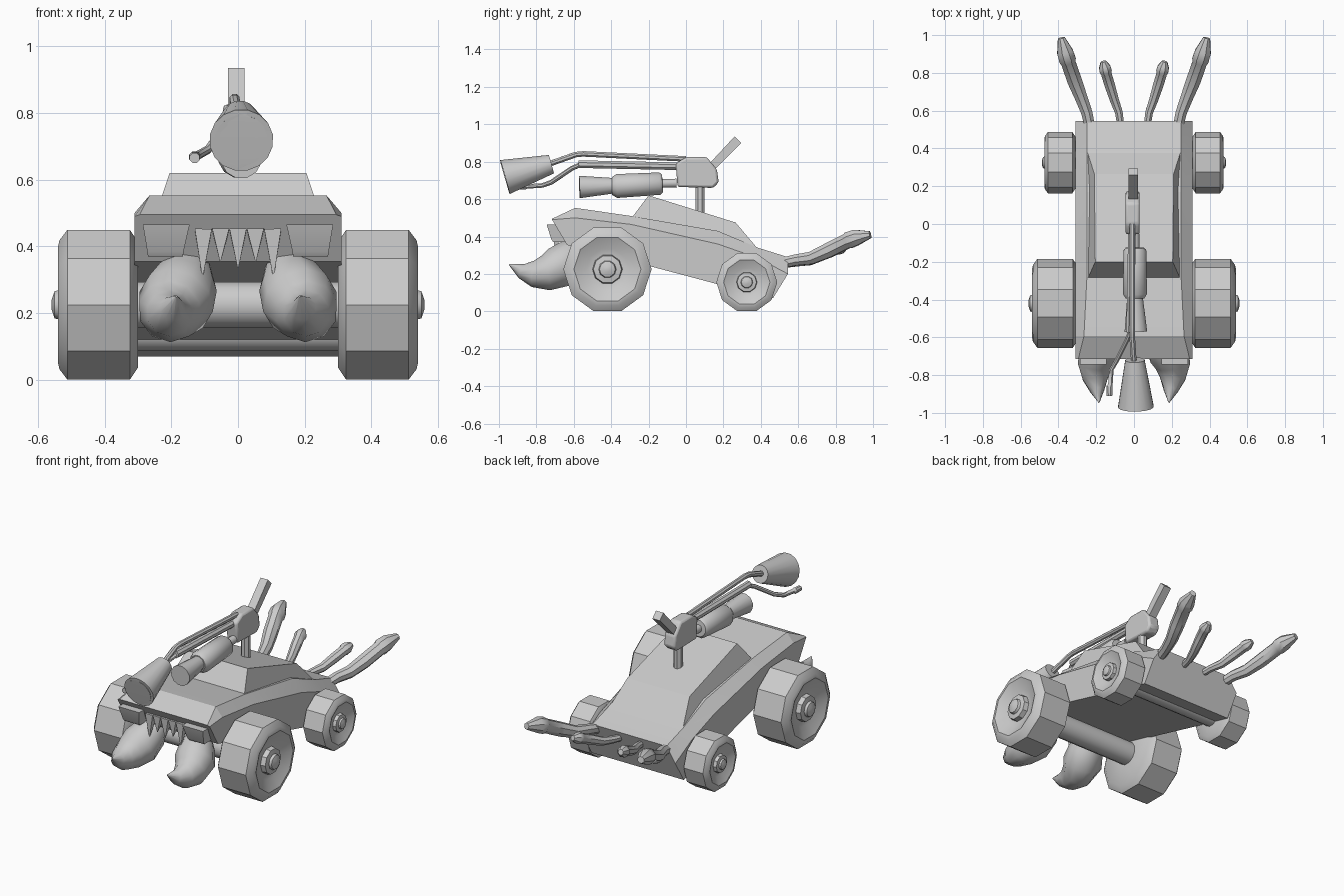
import bpy, bmesh, math
from mathutils import Vector

if "Cube" in bpy.data.objects:
    bpy.data.objects.remove(bpy.data.objects["Cube"])

GREY = (0.6, 0.6, 0.6, 1)
mat = bpy.data.materials.new("plain grey")
mat.use_nodes = True
mat.diffuse_color = GREY
mat.node_tree.nodes["Principled BSDF"].inputs["Base Color"].default_value = GREY


def loft(name, rings, angle=30, bevel=0):
    """Skin a list of equal-length point rings and cap both ends."""
    bm = bmesh.new()
    rows = [[bm.verts.new(p) for p in ring] for ring in rings]
    n = len(rows[0])
    for a, b in zip(rows, rows[1:]):
        for i in range(n):
            j = (i + 1) % n
            bm.faces.new((a[i], a[j], b[j], b[i]))
    bm.faces.new(rows[0])
    bm.faces.new(rows[-1])
    bmesh.ops.recalc_face_normals(bm, faces=bm.faces)
    mesh = bpy.data.meshes.new(name)
    bm.to_mesh(mesh)
    bm.free()
    mesh.materials.append(mat)
    ob = bpy.data.objects.new(name, mesh)
    bpy.context.collection.objects.link(ob)
    if bevel:
        mod = ob.modifiers.new("soft_edges", "BEVEL")
        mod.width, mod.segments = bevel, 2
    bpy.ops.object.select_all(action="DESELECT")
    ob.select_set(True)
    bpy.context.view_layer.objects.active = ob
    bpy.ops.object.shade_smooth_by_angle(angle=math.radians(angle))
    return ob


def tube(name, path, sides=8, angle=40):
    """Round tube through (x, y, z, radius) points."""
    pts = [Vector(p[:3]) for p in path]
    rings = []
    for i, p in enumerate(pts):
        t = (pts[min(i + 1, len(pts) - 1)] - pts[max(i - 1, 0)]).normalized()
        ref = Vector((0, 0, 1)) if abs(t.z) < 0.9 else Vector((1, 0, 0))
        u = t.cross(ref).normalized()
        v = u.cross(t)
        angles = [2 * math.pi * (k + 0.5) / sides for k in range(sides)]
        rings.append([p + path[i][3] * (u * math.cos(a) + v * math.sin(a)) for a in angles])
    return loft(name, rings, angle)


def lathe_x(name, y, z, profile, side, sides=10):
    """Turn an (x, radius) profile around an axle line."""
    angles = [2 * math.pi * k / sides for k in range(sides)]
    return loft(name, [[(side * x, y + r * math.cos(a), z + r * math.sin(a)) for a in angles]
                       for x, r in profile], 35)


def extrude_x(name, outline, x0, x1, bevel=0):
    return loft(name, [[(x, y, z) for y, z in outline] for x in (x0, x1)], 30, bevel)


# Hull stations: y, shoulder z, top z, top half width, bottom y, bottom z
stations = [(-.716, .49, .495, .295, -.636, .355),
            (-.593, .50, .553, .265, -.55, .333),
            (-.294, .465, .51, .25, -.18, .238),
            (.17, .36, .43, .25, .17, .145),
            (.385, .285, .34, .25, .30, .113),
            (.545, .20, .29, .25, .465, .07)]
loft("hull", [[(-.31, yb, zb), (-.31, y, zs), (-w, y, zt), (w, y, zt), (.31, y, zs), (.31, yb, zb)]
              for y, zs, zt, w, yb, zb in stations], 10)

# Cabin: wide base and narrower sloping roof
loft("cabin", [[(-a, y0, z0), (a, y0, z0), (b, y1, z1), (-b, y1, z1)]
               for a, y0, z0, b, y1, z1 in ((.245, -.29, .50, .25, .392, .325),
                                            (.205, -.2, .62, .21, .265, .475))], 10)

# Axles
tube("front_axle", [(-.31, -.42, .225, .07), (.31, -.42, .225, .07)], 12)
tube("rear_axle", [(-.32, .32, .145, .06), (.32, .32, .145, .06)], 12)

# Wheel profile as fractions of width and radius
wheel = [(0, .25), (0, .84), (.1, 1), (.88, 1), (.98, .86), (1, .76), (.86, .48),
         (.84, .34), (.96, .32), (.98, .2), (1.04, .18), (1.08, .06)]

for side, label in ((1, "left"), (-1, "right")):
    for end, y, z, r, x, w in (("front", -.42, .225, .236, .30, .24),
                               ("rear", .325, .156, .163, .31, .165)):
        lathe_x(f"{label}_{end}_wheel", y, z, [(x + w * a, r * b) for a, b in wheel], side)

    # Headlight box, narrower at the bottom
    loft(f"{label}_headlight",
         [[(side * a, y0, z), (side * b, y0, z), (side * b, -.64, z), (side * a, -.64, z)]
          for a, b, y0, z in ((.165, .27, -.71, .37), (.163, .272, -.72, .385), (.145, .285, -.745, .465))])

    # Curved tusk
    tube(f"{label}_tusk", [(side * x, y, z, r) for x, y, z, r in (
        (.14, -.56, .35, .06), (.16, -.62, .29, .10), (.185, -.68, .235, .115),
        (.205, -.75, .205, .095), (.205, -.82, .2, .07), (.195, -.88, .215, .04),
        (.185, -.945, .25, .003))], 10, 50)

    # Exhaust pipes with flared, slanted ends
    for place, path in (
            ("outer", ((.235, .52, .26, .03), (.25, .59, .275, .032), (.28, .67, .285, .036),
                       (.315, .76, .325, .042), (.35, .86, .375, .042), (.352, .87, .38, .048),
                       (.365, .91, .395, .046), (.385, .985, .41, .02))),
            ("inner", ((.07, .52, .25, .02), (.08, .59, .26, .022), (.105, .66, .27, .026),
                       (.13, .74, .305, .03), (.148, .8, .33, .03), (.15, .81, .335, .035),
                       (.155, .83, .34, .033), (.162, .86, .35, .016)))):
        tube(f"{label}_{place}_exhaust", [(side * x, y, z, r) for x, y, z, r in path])

# Teeth hanging under the nose
for i, tip in enumerate((.31, .355, .335, .355, .31)):
    x = (i - 2) * .052
    tube(f"tooth_{i + 1}", [(x, -.685, .45, .036), (x * 1.02, -.70, tip, .002)], 4, 20)

# Turret post, mount and lever
tube("turret_post", [(0, .075, .46, .027), (0, .075, .70, .027)])
extrude_x("turret_mount", [(-.055, .79), (.0, .825), (.11, .825), (.165, .76), (.175, .69),
                           (.145, .66), (-.045, .665)], -.045, .03, .012)
extrude_x("turret_lever", [(.125, .79), (.26, .935), (.295, .90), (.15, .755)], -.03, .02)

# Twin feed pipes and flared nozzle
tube("upper_pipe", [(-.01, 0, .815, .016), (-.01, -.55, .842, .016), (-.01, -.59, .838, .016),
                    (0, -.74, .785, .016)])
tube("lower_pipe", [(-.01, 0, .775, .022), (-.02, -.575, .787, .022)])
tube("pilot_pipe", [(-.02, -.57, .782, .013), (-.035, -.61, .765, .013), (-.09, -.72, .69, .013),
                    (-.12, -.77, .673, .013), (-.125, -.85, .668, .013), (-.13, -.86, .668, .018),
                    (-.13, -.91, .665, .016)])
tube("nozzle", [(.005, -.72, .787, .052), (.01, -.968, .718, .096),
                (.01, -.97, .7175, .08), (.01, -.93, .729, .072)], 16, 30)

# Second launcher slung underneath
tube("launcher_body", [(.005, -.05, .686, .024), (.005, -.125, .684, .024), (.005, -.126, .684, .05),
                       (.005, -.14, .683, .062), (.005, -.37, .67, .066), (.005, -.395, .67, .05),
                       (.005, -.396, .67, .035)], 12)
tube("launcher_muzzle", [(.005, -.38, .672, .042), (.01, -.57, .665, .062)], 12)
